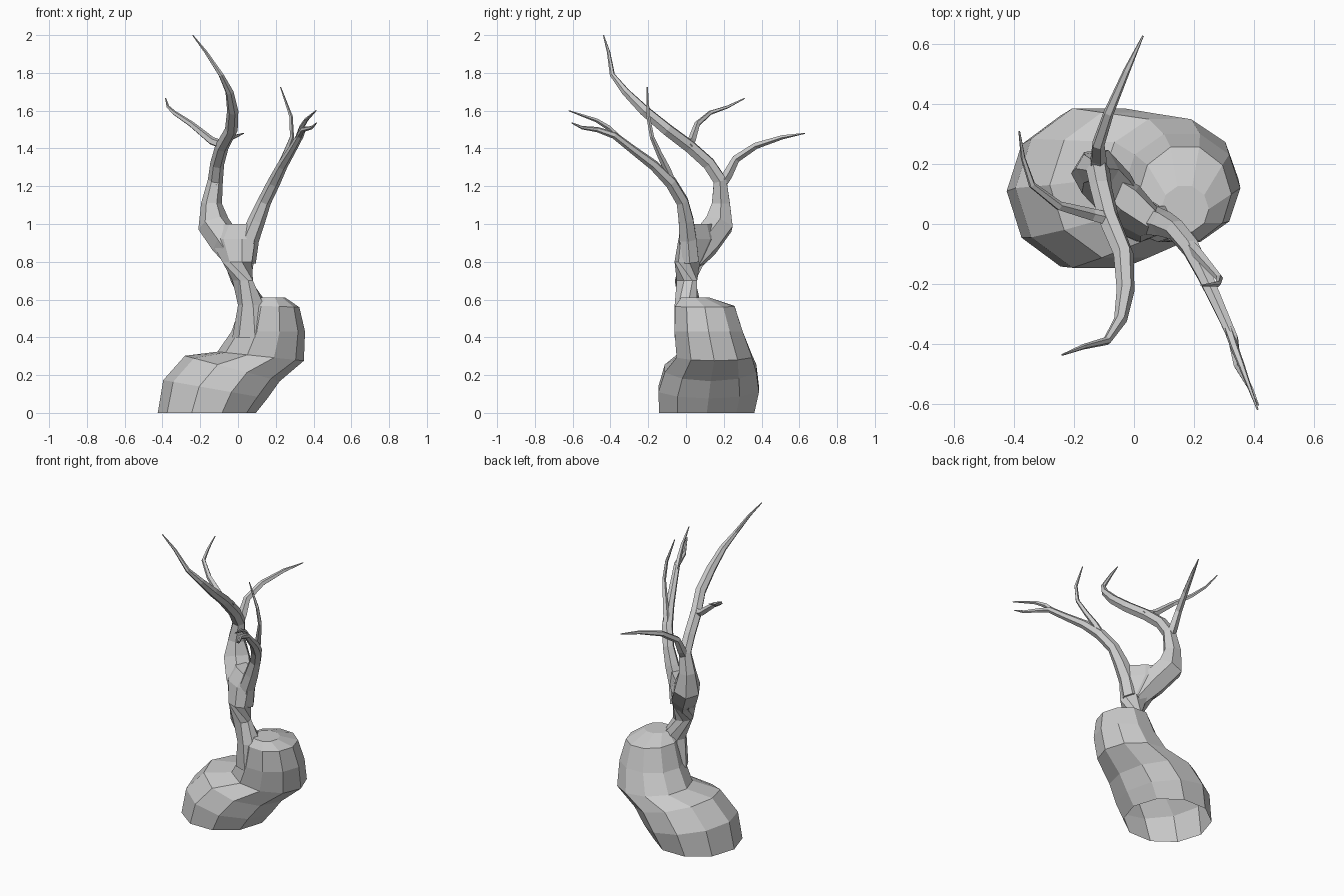
import bpy, bmesh
from math import cos, sin, tau, radians
from mathutils import Matrix, Vector, Quaternion


def skin(name, loops, cap_start, cap_end):
    """Join equal-sized loops of points into a flat-shaded faceted tube."""
    bm = bmesh.new()
    rows = [[bm.verts.new(p) for p in loop] for loop in loops]
    n = len(rows[0])
    for r0, r1 in zip(rows, rows[1:]):
        for i in range(n):
            j = (i + 1) % n
            bm.faces.new((r0[i], r0[j], r1[j], r1[i]))
    if cap_start:
        bm.faces.new(rows[0][::-1])
    if cap_end:
        bm.faces.new(rows[-1])
    mesh = bpy.data.meshes.new(name)
    bm.to_mesh(mesh)
    bm.free()
    obj = bpy.data.objects.new(name, mesh)
    bpy.context.collection.objects.link(obj)
    return obj


def loft(name, rings, sides, cap_start=False):
    """Rings: x, y, z, half-width, half-depth, tilt, yaw (degrees)."""
    loops = []
    for x, y, z, a, b, tilt, yaw in rings:
        rot = Matrix.Rotation(radians(yaw), 3, 'Z') @ Matrix.Rotation(radians(tilt), 3, 'Y')
        loops.append([Vector((x, y, z)) + rot @ Vector((a * cos(tau * i / sides), b * sin(tau * i / sides), 0))
                      for i in range(sides)])
    return skin(name, loops, cap_start, True)


def branch(name, path, sides=5):
    """Tapering tube through points x, y, z, radius."""
    pts = [Vector(p[:3]) for p in path]
    q, prev, loops = Quaternion(), Vector((0, 0, 1)), []
    for i, p in enumerate(pts):
        t = (pts[min(i + 1, len(pts) - 1)] - pts[max(i - 1, 0)]).normalized()
        q = prev.rotation_difference(t) @ q
        prev = t
        r = path[i][3]
        loops.append([p + q @ Vector((r * cos(tau * k / sides), r * sin(tau * k / sides), 0))
                      for k in range(sides)])
    return skin(name, loops, True, True)


# Swollen curled base, open underneath
loft("swollen_base", [
    (-0.165, 0.11, 0.00, 0.26, 0.265, 0, 0),
    (-0.12, 0.12, 0.125, 0.28, 0.28, 10, 0),
    (-0.03, 0.13, 0.235, 0.26, 0.255, 15, 0),
    (0.12, 0.15, 0.30, 0.23, 0.21, 6, 0),
    (0.16, 0.12, 0.43, 0.195, 0.19, 0, 0),
    (0.17, 0.10, 0.565, 0.155, 0.165, 2, 0),
    (0.17, 0.05, 0.61, 0.08, 0.08, 0, 0)], 10)

# Trunk, widening into the fork
loft("trunk", [
    (0.09, 0.04, 0.40, 0.12, 0.10, 0, 0),
    (0.08, 0.01, 0.57, 0.08, 0.07, 0, 0),
    (0.02, 0.00, 0.70, 0.06, 0.06, 0, 35),
    (0.00, 0.02, 0.80, 0.095, 0.07, 0, -39),
    (-0.03, 0.07, 0.92, 0.155, 0.075, 0, -39),
    (-0.02, 0.08, 1.00, 0.15, 0.04, 0, -39)], 8, True)

# Left and right limbs
branch("left_limb", [
    (0.0, 0.03, 0.80, 0.06), (-0.06, 0.10, 0.90, 0.085), (-0.13, 0.175, 1.0, 0.085),
    (-0.14, 0.185, 1.11, 0.055), (-0.12, 0.18, 1.23, 0.04), (-0.11, 0.12, 1.32, 0.037),
    (-0.085, 0.02, 1.41, 0.036), (-0.035, -0.10, 1.50, 0.034), (-0.028, -0.22, 1.60, 0.03),
    (-0.045, -0.32, 1.70, 0.022), (-0.09, -0.39, 1.79, 0.014), (-0.17, -0.41, 1.91, 0.009),
    (-0.24, -0.437, 2.0, 0.003)], 6)
branch("right_limb", [
    (0.04, 0.02, 0.80, 0.055), (0.06, 0.01, 0.92, 0.052), (0.10, 0.0, 1.02, 0.045),
    (0.14, -0.02, 1.12, 0.036), (0.19, -0.08, 1.22, 0.034), (0.235, -0.17, 1.31, 0.028),
    (0.29, -0.29, 1.40, 0.022), (0.33, -0.38, 1.47, 0.019), (0.345, -0.47, 1.50, 0.014),
    (0.39, -0.55, 1.51, 0.009), (0.415, -0.605, 1.535, 0.003)], 6)

# Smaller branches
branch("rear_branch", [
    (-0.125, 0.17, 1.19, 0.032), (-0.12, 0.22, 1.26, 0.028), (-0.12, 0.265, 1.345, 0.022),
    (-0.085, 0.37, 1.415, 0.018), (-0.025, 0.51, 1.46, 0.012), (0.03, 0.628, 1.48, 0.003)])
branch("left_twig", [
    (-0.06, 0.01, 1.41, 0.025), (-0.14, 0.03, 1.44, 0.022), (-0.25, 0.06, 1.53, 0.016),
    (-0.34, 0.13, 1.59, 0.012), (-0.37, 0.22, 1.62, 0.008), (-0.383, 0.31, 1.665, 0.003)])
branch("upright_twig", [
    (0.185, -0.07, 1.21, 0.022), (0.215, -0.10, 1.29, 0.02), (0.25, -0.14, 1.37, 0.016),
    (0.285, -0.18, 1.46, 0.012), (0.28, -0.20, 1.57, 0.010), (0.225, -0.205, 1.725, 0.003)])
branch("right_tip_twig", [
    (0.315, -0.35, 1.45, 0.016), (0.335, -0.41, 1.51, 0.014), (0.36, -0.475, 1.55, 0.011),
    (0.413, -0.62, 1.60, 0.003)])
